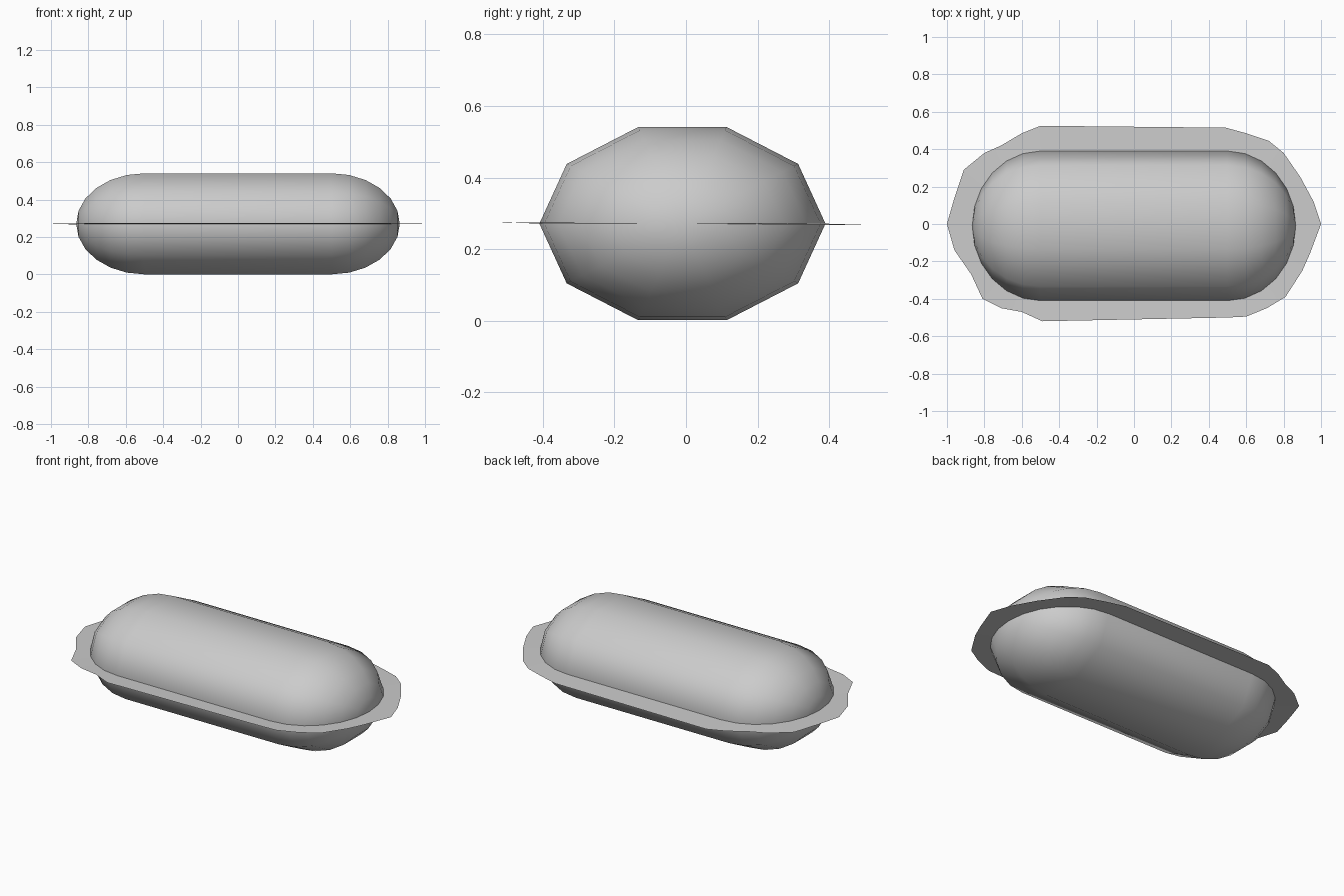
import bpy, bmesh
from math import sin, cos, radians

if "Cube" in bpy.data.objects:
    bpy.data.objects.remove(bpy.data.objects["Cube"])

SIDES, HALF, CAP = 10, 0.5, 0.365
CY, CZ, RY, RZ = -0.01, 0.271, 0.40, 0.284


def make(name, bm, recalc=True):
    if recalc:
        bmesh.ops.recalc_face_normals(bm, faces=bm.faces)
    me = bpy.data.meshes.new(name)
    bm.to_mesh(me)
    bm.free()
    me.polygons.foreach_set("use_smooth", [True] * len(me.polygons))
    ob = bpy.data.objects.new(name, me)
    bpy.context.collection.objects.link(ob)
    return ob


# Capsule body: ten-sided tube with rounded ends, poles on the x axis
bm = bmesh.new()
stations = [(-HALF - CAP * sin(radians(a)), cos(radians(a))) for a in (75, 60, 45, 30, 15, 0)]
stations += [(-x, r) for x, r in reversed(stations)]
rings = []
for x, r in stations:
    rings.append([bm.verts.new((x, CY + RY * r * cos(radians(36 * i)), CZ + RZ * r * sin(radians(36 * i))))
                  for i in range(SIDES)])
for a, b in zip(rings, rings[1:]):
    for i in range(SIDES):
        j = (i + 1) % SIDES
        bm.faces.new((a[i], a[j], b[j], b[i]))
for ring, x in ((rings[0], -HALF - CAP), (rings[-1], HALF + CAP)):
    pole = bm.verts.new((x, CY, CZ))
    for i in range(SIDES):
        bm.faces.new((ring[i], ring[(i + 1) % SIDES], pole))
make("capsule_body", bm)

# Irregular thin seam flange around the waist, counter-clockwise from front right
right = [(.5, -.50), (.6, -.495), (.71, -.45), (.81, -.39), (.9, -.25), (.94, -.16), (1, 0),
         (.96, .12), (.89, .25), (.8, .38), (.72, .445), (.6, .485), (.49, .515)]
left = [(-.5, .525), (-.6, .485), (-.71, .42), (-.8, .38), (-.91, .29), (-.96, .14), (-1, 0),
        (-.96, -.14), (-.87, -.27), (-.81, -.4), (-.71, -.45), (-.6, -.47), (-.49, -.52)]
bm = bmesh.new()
outer = [bm.verts.new((x, y, CZ - 0.008 * y)) for x, y in right + left]
inner = []
for s in (1, -1):
    for k in range(13):
        a = radians(-90 + 15 * k)
        inner.append(bm.verts.new((s * (HALF + CAP * cos(a)), CY + s * RY * sin(a), CZ)))
n = len(outer)
for i in range(n):
    j = (i + 1) % n
    bm.faces.new((inner[i], outer[i], outer[j], inner[j]))
make("seam_flange", bm, recalc=False)
